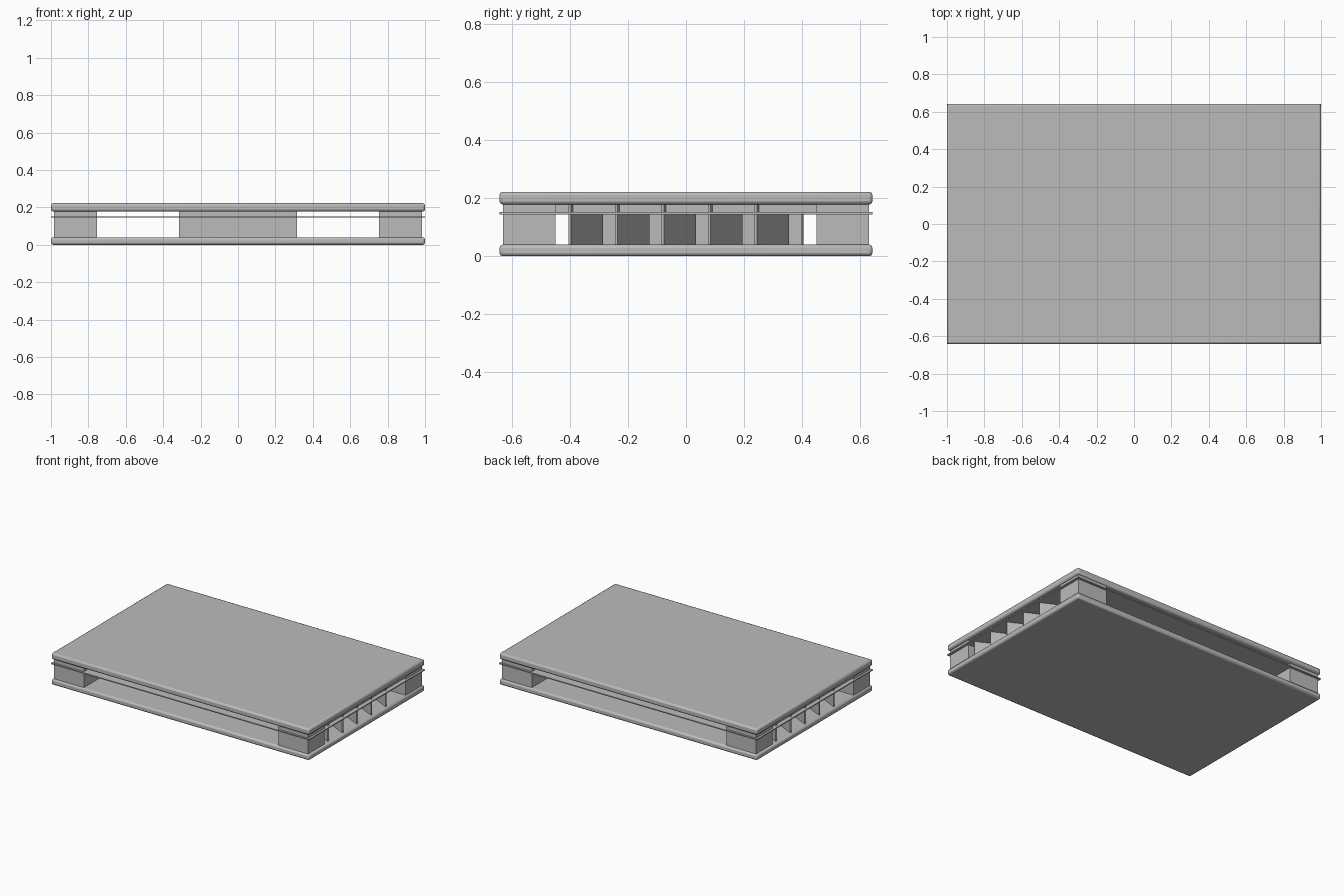
import bpy
import math
from mathutils import Matrix, Vector

default = bpy.data.objects.get("Cube")
if default:
    bpy.data.objects.remove(default, do_unlink=True)

grey = bpy.data.materials.new("plain_grey")
grey.use_nodes = True
grey.diffuse_color = (0.5, 0.5, 0.5, 1)
grey.node_tree.nodes["Principled BSDF"].inputs["Base Color"].default_value = (0.5, 0.5, 0.5, 1)


def block(name, centre, size, turn=0.0, bevel=0.0):
    """Box with its size baked in, an optional turn about z and rounded edges."""
    bpy.ops.mesh.primitive_cube_add(size=1)
    obj = bpy.context.object
    obj.name = name
    obj.data.transform(Matrix.Diagonal((*size, 1)))
    obj.location = centre
    obj.rotation_euler.z = turn
    obj.data.materials.append(grey)
    if bevel:
        mod = obj.modifiers.new("rounded_edges", "BEVEL")
        mod.width = bevel
        mod.segments = 2
        bpy.ops.object.shade_smooth_by_angle(angle=math.radians(50))
    return obj


LENGTH, WIDTH = 2.0, 1.285
FLOOR, SHEET, CEILING, TOP = 0.04, 0.148, 0.178, 0.222


def upright(name, x, y, sx, sy, z0=FLOOR, z1=CEILING, turn=0.0):
    return block(name, (x, y, (z0 + z1) / 2), (sx, sy, z1 - z0), turn)


# Outer slabs and the thin sheet between them
block("bottom_slab", (0, 0, FLOOR / 2), (LENGTH, WIDTH, FLOOR), bevel=0.012)
block("top_slab", (0, 0, (CEILING + TOP) / 2), (LENGTH, WIDTH, TOP - CEILING), bevel=0.012)
block("thin_sheet", (0, 0, SHEET), (LENGTH, WIDTH, 0.007))

# Central core
upright("centre_core", 0, 0, 0.63, 0.8)

# Vane runs from the outer end back to the inner end
outer, inner = Vector((0.98, 0)), Vector((0.76, 0.11))
run = inner - outer
middle = (outer + inner) / 2

# Ends repeat by a half turn
for side, label in ((1, "left"), (-1, "right")):
    for end, place in ((-1, "front"), (1, "back")):
        upright(f"{place}_{label}_corner_leg", side * 0.87, end * 0.54, 0.23, 0.18)
    upright(f"{label}_edge_beam", side * 0.87, 0, 0.2, 0.9, SHEET, CEILING)
    for i in range(5):
        y = -0.4 + 0.16 * i + middle.y
        upright(f"{label}_vane_{i + 1}", side * middle.x, side * y,
                run.length, 0.01, turn=math.atan2(run.y, run.x))
